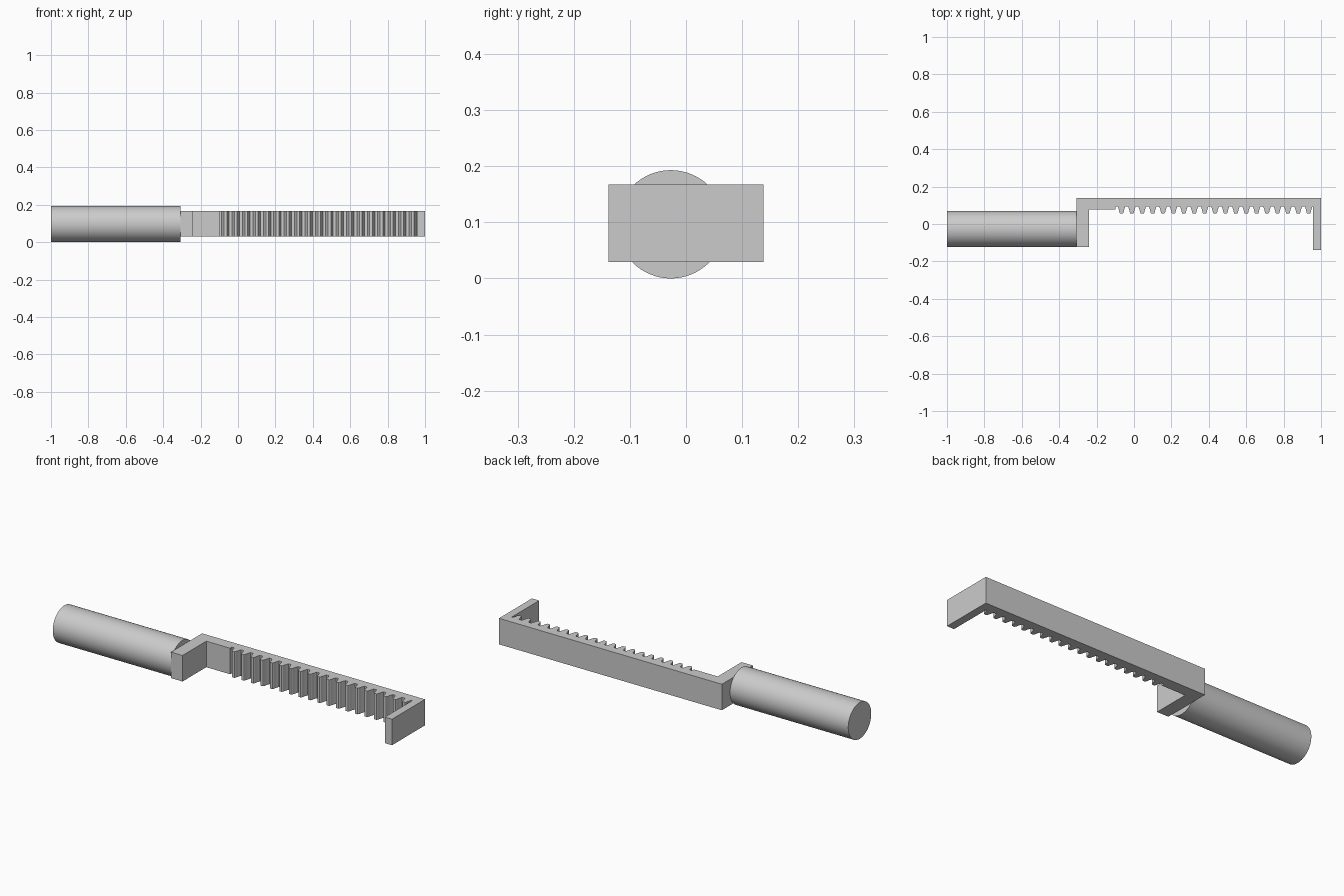
import bpy, bmesh, math
from mathutils import Matrix

if "Cube" in bpy.data.objects:
    bpy.data.objects.remove(bpy.data.objects["Cube"], do_unlink=True)

grey = bpy.data.materials.new("plain grey")
grey.use_nodes = True
GREY = (0.6, 0.6, 0.6, 1)
grey.diffuse_color = GREY
grey.node_tree.nodes["Principled BSDF"].inputs["Base Color"].default_value = GREY


def make_object(name, bm):
    bmesh.ops.recalc_face_normals(bm, faces=bm.faces)
    mesh = bpy.data.meshes.new(name)
    bm.to_mesh(mesh)
    bm.free()
    mesh.materials.append(grey)
    ob = bpy.data.objects.new(name, mesh)
    bpy.context.collection.objects.link(ob)
    return ob


# Rack frame: one plan outline with both arms and the tooth row, extruded upward
BOTTOM, TOP = 0.029, 0.167
ROOT, TIP = 0.093, 0.055
PITCH, FIRST, TEETH = 0.0556, -0.067, 19

outline = [(1, -0.138), (1, 0.138), (-0.307, 0.138), (-0.307, -0.122),
           (-0.24, -0.122), (-0.24, 0.077), (-0.1, 0.077), (-0.1, ROOT)]
half_tooth = [(0.02, ROOT), (0.014, 0.075), (0.0105, 0.06), (0.007, TIP)]
for i in range(TEETH):
    x = FIRST + i * PITCH
    outline += [(x - w, y) for w, y in half_tooth]
    outline += [(x + w, y) for w, y in reversed(half_tooth)]
outline += [(0.958, ROOT), (0.958, -0.138)]

bm = bmesh.new()
base = bm.faces.new([bm.verts.new((x, y, BOTTOM)) for x, y in outline])
extruded = bmesh.ops.extrude_face_region(bm, geom=[base], use_keep_orig=True)
top_verts = [g for g in extruded["geom"] if isinstance(g, bmesh.types.BMVert)]
bmesh.ops.translate(bm, verts=top_verts, vec=(0, 0, TOP - BOTTOM))
make_object("toothed_rack_frame", bm)

# Round rod butted against the left-hand end of the frame
START, END, RADIUS = -1.0, -0.307, 0.0965
bm = bmesh.new()
bmesh.ops.create_cone(
    bm, cap_ends=True, segments=64, radius1=RADIUS, radius2=RADIUS, depth=END - START,
    matrix=Matrix.Translation(((START + END) / 2, -0.027, RADIUS))
    @ Matrix.Rotation(math.pi / 2, 4, "Y"))
rod = make_object("round_rod", bm)
bpy.context.view_layer.objects.active = rod
rod.select_set(True)
bpy.ops.object.shade_smooth_by_angle(angle=math.radians(30))
